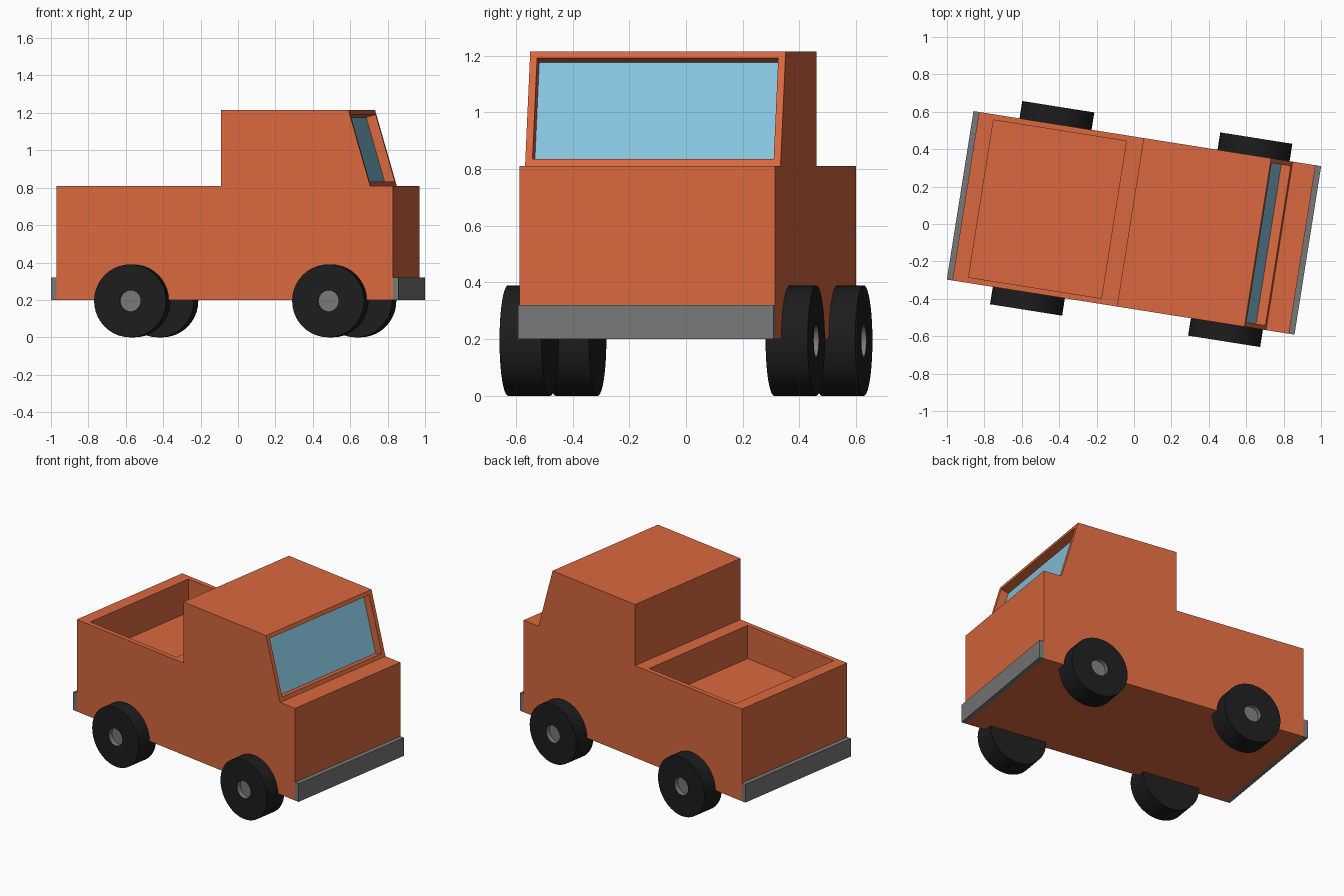
import bpy, bmesh, math
from mathutils import Matrix, Vector

if "Cube" in bpy.data.objects:
    bpy.data.objects.remove(bpy.data.objects["Cube"])

# The whole truck is turned slightly about z
TURN = Matrix.Translation((0, 0.006, 0)) @ Matrix.Rotation(math.radians(-9), 4, 'Z')
HALF_W = 0.456


def material(name, rgb):
    m = bpy.data.materials.new(name)
    m.diffuse_color = (*rgb, 1)
    m.use_nodes = True
    m.node_tree.nodes["Principled BSDF"].inputs["Base Color"].default_value = m.diffuse_color
    return m


PAINT = material("orange_paint", (0.70, 0.14, 0.05))
GLASS = material("window_glass", (0.24, 0.56, 0.74))
RUBBER = material("black_rubber", (0.012, 0.012, 0.012))
METAL = material("grey_metal", (0.19, 0.19, 0.19))


def finish(name, bm, mat, smooth=False):
    bmesh.ops.recalc_face_normals(bm, faces=bm.faces)
    bm.transform(TURN)
    me = bpy.data.meshes.new(name)
    bm.to_mesh(me)
    bm.free()
    me.materials.append(mat)
    ob = bpy.data.objects.new(name, me)
    bpy.context.collection.objects.link(ob)
    if smooth:
        bpy.ops.object.select_all(action='DESELECT')
        ob.select_set(True)
        bpy.context.view_layer.objects.active = ob
        bpy.ops.object.shade_smooth_by_angle(angle=math.radians(30))
    return ob


def box(name, lo, hi, mat):
    bm = bmesh.new()
    lo, hi = Vector(lo), Vector(hi)
    mid = Matrix.Translation((lo + hi) / 2)
    bmesh.ops.create_cube(bm, size=1, matrix=mid @ Matrix.Diagonal((*(hi - lo), 1)))
    return finish(name, bm, mat)


def lathe(name, profile, centre, side, mat, segments=40):
    """Spin (radius, depth) points around the wheel axle."""
    bm = bmesh.new()
    pts = [bm.verts.new((centre[0] + r, side * d, centre[1])) for r, d in profile]
    edges = [bm.edges.new(pair) for pair in zip(pts, pts[1:])]
    bmesh.ops.spin(bm, geom=pts + edges, cent=(centre[0], 0, centre[1]), axis=(0, 1, 0),
                   angle=math.tau, steps=segments)
    bmesh.ops.remove_doubles(bm, verts=bm.verts, dist=1e-4)
    return finish(name, bm, mat, smooth=True)


# Body and cab: side profile extruded across the width
profile = [(-0.911, 0.2), (0.911, 0.2), (0.911, 0.81), (0.787, 0.81),
           (0.67, 1.215), (-0.02, 1.215), (-0.02, 0.81), (-0.911, 0.81)]
bm = bmesh.new()
side = bm.faces.new([bm.verts.new((x, -HALF_W, z)) for x, z in profile])
ext = bmesh.ops.extrude_face_region(bm, geom=[side])
bmesh.ops.translate(bm, vec=(0, 2 * HALF_W, 0),
                    verts=[v for v in ext["geom"] if isinstance(v, bmesh.types.BMVert)])
bmesh.ops.recalc_face_normals(bm, faces=bm.faces)
bm.normal_update()
shield = next(f for f in bm.faces if 0.1 < f.normal.z < 0.9)
bed = next(f for f in bm.faces if f.normal.z > 0.9 and f.calc_center_median().x < -0.3)

# Sunken windscreen opening
bmesh.ops.inset_individual(bm, faces=[shield], thickness=0.036, depth=0)
bmesh.ops.inset_individual(bm, faces=[shield], thickness=0, depth=-0.055)
pane = [v.co + shield.normal * 0.002 for v in shield.verts]

# Sunken load bed, with thicker end walls than side walls
bmesh.ops.inset_individual(bm, faces=[bed], thickness=0.043, depth=0)
for v in bed.verts:
    v.co.x = -0.828 if v.co.x < -0.4 else -0.109
bmesh.ops.inset_individual(bm, faces=[bed], thickness=0, depth=-0.22)
finish("truck_body", bm, PAINT)

# Windscreen glass
bm = bmesh.new()
bm.faces.new([bm.verts.new(p) for p in pane])
finish("windscreen", bm, GLASS)

# Bumpers
box("front_bumper", (0.911, -HALF_W, 0.2), (0.941, HALF_W, 0.32), METAL)
box("rear_bumper", (-0.941, -HALF_W, 0.2), (-0.911, HALF_W, 0.32), METAL)

# Wheels: tyre with a recessed grey hub
R, HUB, OUT, IN = 0.195, 0.057, 0.55, 0.40
for end, x in (("front", 0.575), ("rear", -0.497)):
    for label, s in (("right", -1), ("left", 1)):
        lathe(f"{end}_{label}_tyre", [(HUB, OUT), (R, OUT), (R, IN), (0, IN)],
              (x, R), s, RUBBER)
        lathe(f"{end}_{label}_hub", [(HUB, OUT), (HUB, OUT - 0.03), (0, OUT - 0.03)],
              (x, R), s, METAL)
